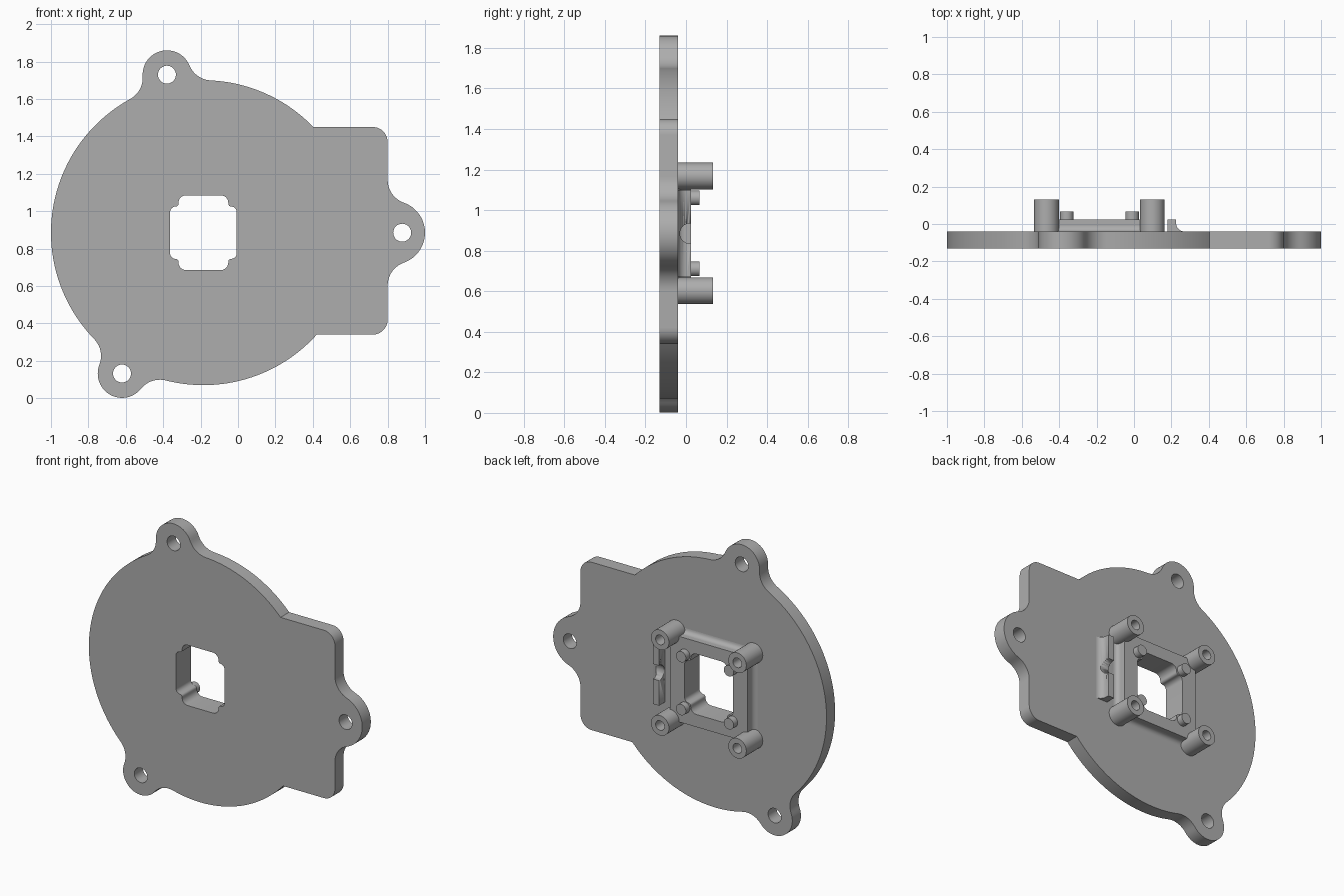
import bpy, bmesh, math
from mathutils import Matrix

cube = bpy.data.objects.get("Cube")
if cube:
    bpy.data.objects.remove(cube, do_unlink=True)

grey = bpy.data.materials.new("plain grey")
grey.use_nodes = True
COLOUR = (0.42, 0.42, 0.42, 1)
grey.diffuse_color = COLOUR
grey.node_tree.nodes["Principled BSDF"].inputs["Base Color"].default_value = COLOUR

# Maps from a flat profile (u, v) and its extrusion w to the model
FACING = Matrix(((1, 0, 0, 0), (0, 0, 1, 0), (0, 1, 0, 0), (0, 0, 0, 1)))   # u=x, v=z, w=y
UPRIGHT = Matrix.Identity(4)                                               # u=x, v=y, w=z
SIDEWAYS = Matrix(((0, 0, 1, 0), (0, 1, 0, 0), (1, 0, 0, 0), (0, 0, 0, 1)))  # u=z, v=y, w=x


def arc(cx, cy, r, a0, a1, n=10):
    angles = [math.radians(a0 + (a1 - a0) * i / n) for i in range(n + 1)]
    return [(cx + r * math.cos(a), cy + r * math.sin(a)) for a in angles]


def circle(cx, cy, r, n=32):
    return arc(cx, cy, r, 0, 360, n)[:-1]


def prism(name, loops, w0, w1, matrix=FACING):
    """Extrude an outline, with later loops as holes, from w0 to w1."""
    curve = bpy.data.curves.new(name, "CURVE")
    curve.dimensions, curve.fill_mode = "2D", "BOTH"
    curve.extrude = (w1 - w0) / 2
    for pts in loops:
        spline = curve.splines.new("POLY")
        spline.points.add(len(pts) - 1)
        for p, (u, v) in zip(spline.points, pts):
            p.co = (u, v, 0, 1)
        spline.use_cyclic_u = True
    temp = bpy.data.objects.new(name + "_outline", curve)
    bpy.context.collection.objects.link(temp)
    bpy.context.view_layer.update()
    mesh = bpy.data.meshes.new_from_object(temp.evaluated_get(bpy.context.evaluated_depsgraph_get()))
    bpy.data.objects.remove(temp, do_unlink=True)
    bm = bmesh.new()
    bm.from_mesh(mesh)
    bmesh.ops.remove_doubles(bm, verts=bm.verts, dist=1e-5)
    bmesh.ops.transform(bm, verts=bm.verts, matrix=matrix @ Matrix.Translation((0, 0, (w0 + w1) / 2)))
    bmesh.ops.recalc_face_normals(bm, faces=bm.faces)
    bm.to_mesh(mesh)
    bm.free()
    mesh.materials.clear()
    mesh.materials.append(grey)
    obj = bpy.data.objects.new(name, mesh)
    bpy.context.collection.objects.link(obj)
    bpy.ops.object.select_all(action="DESELECT")
    obj.select_set(True)
    bpy.context.view_layer.objects.active = obj
    bpy.ops.object.shade_smooth_by_angle(angle=math.radians(30))
    return obj


# Main dimensions
CX, CZ, R = -0.185, 0.885, 0.815
FRONT, BACK, FRAME_TOP = -0.13, -0.04, 0.025
EAR_R, FILLET = 0.13, 0.13
EARS = [(-0.38, 1.73), (-0.62, 0.132)]
PX, PZ = 0.283, 0.283      # post offsets from the centre


def ear(ex, ez):
    """Rounded ear blended to the disc; returns its points and disc angles."""
    d = math.hypot(ex - CX, ez - CZ)
    a = math.degrees(math.atan2(ez - CZ, ex - CX)) % 360
    big, small = R + FILLET, EAR_R + FILLET
    da = math.degrees(math.acos((d * d + big * big - small * small) / (2 * d * big)))
    de = math.degrees(math.acos((d * d + small * small - big * big) / (2 * d * small)))
    pts = []
    for s in (-1, 1):
        t = math.radians(a + s * da)
        fx, fz = CX + big * math.cos(t), CZ + big * math.sin(t)
        at_disc, at_ear = a + s * da + 180, a + 180 - s * de + 180
        sweep = (at_ear - 180 + 180 - at_disc + 180) % 360 - 180
        blend = arc(fx, fz, FILLET, at_disc, at_disc + sweep)
        if s < 0:
            pts += blend + arc(ex, ez, EAR_R, a - 180 + de, a + 180 - de, 24)
        else:
            pts += blend[::-1]
    return pts, a - da, a + da


# Plate outline: square tab with its ear, then the disc with two ears
tab_r, lug_r, lug_x, edge = 0.08, 0.17, 0.83, 0.8
lug_dx = edge + FILLET - lug_x
lug_dz = math.sqrt((lug_r + FILLET) ** 2 - lug_dx ** 2)
tilt = math.degrees(math.atan2(lug_dz, lug_dx))
low, high = 0.34, 1.45
outline = arc(edge - tab_r, low + tab_r, tab_r, -90, 0)
outline += arc(edge + FILLET, CZ - lug_dz, FILLET, 180, 180 - tilt)
outline += arc(lug_x, CZ, lug_r, -tilt, tilt, 24)
outline += arc(edge + FILLET, CZ + lug_dz, FILLET, 180 + tilt, 180)
outline += arc(edge - tab_r, high - tab_r, tab_r, 0, 90)
angle = math.degrees(math.asin((high - CZ) / R))
for ex, ez in EARS:
    pts, start, end = ear(ex, ez)
    outline += arc(CX, CZ, R, angle, start, 40)[:-1] + pts[:-1]
    angle = end
outline += arc(CX, CZ, R, angle, 360 + math.degrees(math.asin((low - CZ) / R)), 40)

# Central opening: one notched corner mirrored into four
corner = arc(0.148, 0.11, 0.03, 0, 90, 6) + arc(0.148, 0.155, 0.015, 270, 180, 4)
corner += arc(0.093, 0.16, 0.04, 0, 90, 6)
half = corner + [(-x, z) for x, z in reversed(corner)]
opening = [(CX + x, CZ + z) for x, z in half + [(-x, -z) for x, z in half]]

holes = [circle(x, z, 0.048) for x, z in EARS + [(0.878, CZ)]]
prism("mounting_plate", [outline, opening] + holes, FRONT, BACK)

# Raised square frame around the opening
square = [(CX + sx * PX, CZ + sz * PZ) for sx, sz in ((-1, -1), (1, -1), (1, 1), (-1, 1))]
prism("raised_frame", [square, opening], BACK, FRAME_TOP)

# Concave fillets at the foot of the frame
fr = 0.03
for s, side in ((-1, "low"), (1, "high")):
    for c, off, m, mid, tag in ((CX, PX, UPRIGHT, CZ, "side"), (CZ, PZ, SIDEWAYS, CX, "edge")):
        foot = [(c + s * off, BACK)]
        foot += [(c + s * (off + u), BACK + v) for u, v in arc(fr, fr, fr, 180, 270, 6)]
        prism(f"frame_fillet_{side}_{tag}", [foot], mid - PX, mid + PX, m)

# Hollow corner posts and small locating pegs
for sx in (-1, 1):
    for sz in (-1, 1):
        tag = ("right", "left")[sx > 0] + ("_lower", "_upper")[sz > 0]
        x, z = CX + sx * PX, CZ + sz * PZ
        tube = prism("post_" + tag, [circle(x, z, 0.066), circle(x, z, 0.032)], FRAME_TOP - 0.005, 0.132)
        prism("post_base_" + tag, [circle(x, z, 0.066)], BACK - 0.01, FRAME_TOP)
        prism("peg_" + tag, [circle(CX + sx * 0.175, CZ + sz * 0.175, 0.036)], BACK, 0.067)

# Retaining bar with a round notch across its middle
bar_profile = [(0.18, BACK), (0.18, FRAME_TOP), (0.225, FRAME_TOP)] + arc(0.27, 0.005, 0.045, 180, 270)
bar = prism("retaining_bar", [bar_profile], CZ - 0.215, CZ + 0.215, UPRIGHT)
cutter = prism("notch_cutter", [circle(CZ, 0.02, 0.05)], 0.1, 0.4, SIDEWAYS)
cutter.hide_render = True
cut = bar.modifiers.new("notch", "BOOLEAN")
cut.object, cut.operation, cut.solver = cutter, "DIFFERENCE", "EXACT"
bpy.context.view_layer.objects.active = bar
bpy.ops.object.modifier_apply(modifier="notch")
bpy.data.objects.remove(cutter, do_unlink=True)
